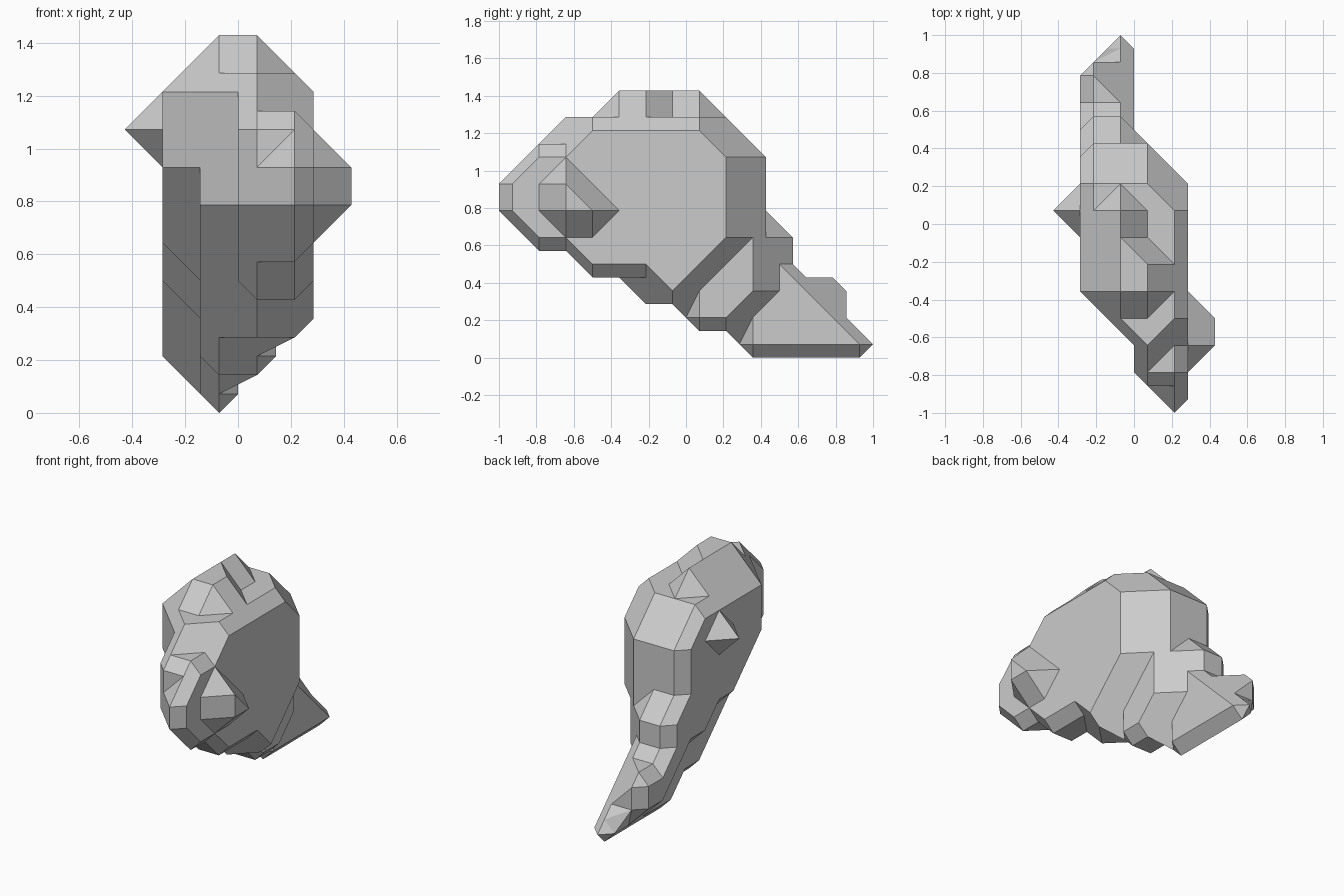
import bpy
import bmesh
from itertools import product
from mathutils import Vector

old = bpy.data.objects.get("Cube")
if old:
    bpy.data.objects.remove(old, do_unlink=True)

UNIT = 1 / 14          # half of the lattice spacing
solid = set()          # filled lattice points, all at odd coordinates


def slab(x, top, spans):
    """Fill one vertical slice: front-to-back spans listed from the top row down."""
    for row, (front, back) in enumerate(spans):
        for y in range(front, back + 1, 2):
            solid.add((x, y, top - 2 * row))


# Small spike on the right flank
slab(-5, 15, [(1, 1)])
# Right flank, running back into the tail
slab(-3, 17, [(-5, 3), (-5, 5), (-5, 5), (-3, 5), (-1, 7), (3, 7), (7, 11), (9, 11)])
# Core with the crest and the tail tip
slab(-1, 19, [(-5, 1), (-7, 3), (-7, 5), (-7, 5), (-7, 5),
              (-5, 7), (-3, 7), (-1, 9), (1, 11), (5, 13)])
# Core with the front ridge
slab(1, 19, [(-5, -3), (-9, 3), (-11, 5), (-11, 5), (-11, 5),
             (-9, 5), (-7, 5), (-3, 5), (1, 3)])
# Left flank and nose
slab(3, 17, [(-7, 1), (-11, 3), (-13, 3), (-13, 3), (-11, 3), (-7, 1), (-1, -1)])
# Knob on the left flank
slab(5, 13, [(-9, -9), (-9, -7)])


def cell_rings(base):
    """The six corner rings of a lattice cell, each turning the same way from outside."""
    for axis, side in product(range(3), (0, 2)):
        u, v = (axis + 1) % 3, (axis + 2) % 3
        ring = []
        for a, b in ((0, 0), (2, 0), (2, 2), (0, 2)):
            p = list(base)
            p[axis] += side
            p[u] += a
            p[v] += b
            ring.append(tuple(p))
        yield ring if side else ring[::-1]


def middle(a, b):
    return tuple((i + j) // 2 for i, j in zip(a, b))


def cell_loops(base):
    """Trace the surface loops that separate filled from empty corners."""
    follow = {}
    for ring in cell_rings(base):
        for i in range(4):
            if ring[i] in solid and ring[(i + 1) % 4] not in solid:
                j = i + 1
                while ring[(j + 1) % 4] not in solid:
                    j += 1
                start = middle(ring[i], ring[(i + 1) % 4])
                follow[start] = middle(ring[j % 4], ring[(j + 1) % 4])
    while follow:
        point = next(iter(follow))
        loop = []
        while point in follow:
            loop.append(point)
            point = follow.pop(point)
        yield loop


def is_flat(loop):
    p = [Vector(q) for q in loop]
    n = (p[1] - p[0]).cross(p[2] - p[0])
    return all(abs(n.dot(q - p[0])) < 0.001 for q in p)


def split(loop):
    """Cut a bent loop into flat faces, taking off one corner where that is enough."""
    if len(loop) == 3 or is_flat(loop):
        return [loop]
    for i in range(len(loop)):
        rest = loop[:i] + loop[i + 1:]
        if len(rest) > 3 and is_flat(rest):
            return [[loop[i - 1], loop[i], loop[(i + 1) % len(loop)]], rest]
    return [[loop[0], loop[i], loop[i + 1]] for i in range(1, len(loop) - 1)]


# Skin the filled lattice with chamfered faces
bm = bmesh.new()
verts = {}
cells = {tuple(c - s for c, s in zip(p, shift))
         for p in solid for shift in product((0, 2), repeat=3)}
for base in sorted(cells):
    for loop in cell_loops(base):
        for face in split(loop):
            for q in face:
                if q not in verts:
                    verts[q] = bm.verts.new(Vector(q) * UNIT)
            corners = [verts[q] for q in face]
            if bm.faces.get(corners) is None:
                bm.faces.new(corners)
bmesh.ops.recalc_face_normals(bm, faces=bm.faces[:])
bmesh.ops.dissolve_limit(bm, angle_limit=0.01, verts=bm.verts[:], edges=bm.edges[:])
bmesh.ops.triangulate(bm, faces=[f for f in bm.faces if len(f.verts) > 4])

mesh = bpy.data.meshes.new("rock")
bm.to_mesh(mesh)
bm.free()
rock = bpy.data.objects.new("rock", mesh)
bpy.context.collection.objects.link(rock)

# Plain grey stone
stone = bpy.data.materials.new("grey stone")
stone.use_nodes = True
grey = (0.6, 0.6, 0.6, 1)
stone.diffuse_color = grey
stone.node_tree.nodes["Principled BSDF"].inputs["Base Color"].default_value = grey
mesh.materials.append(stone)
